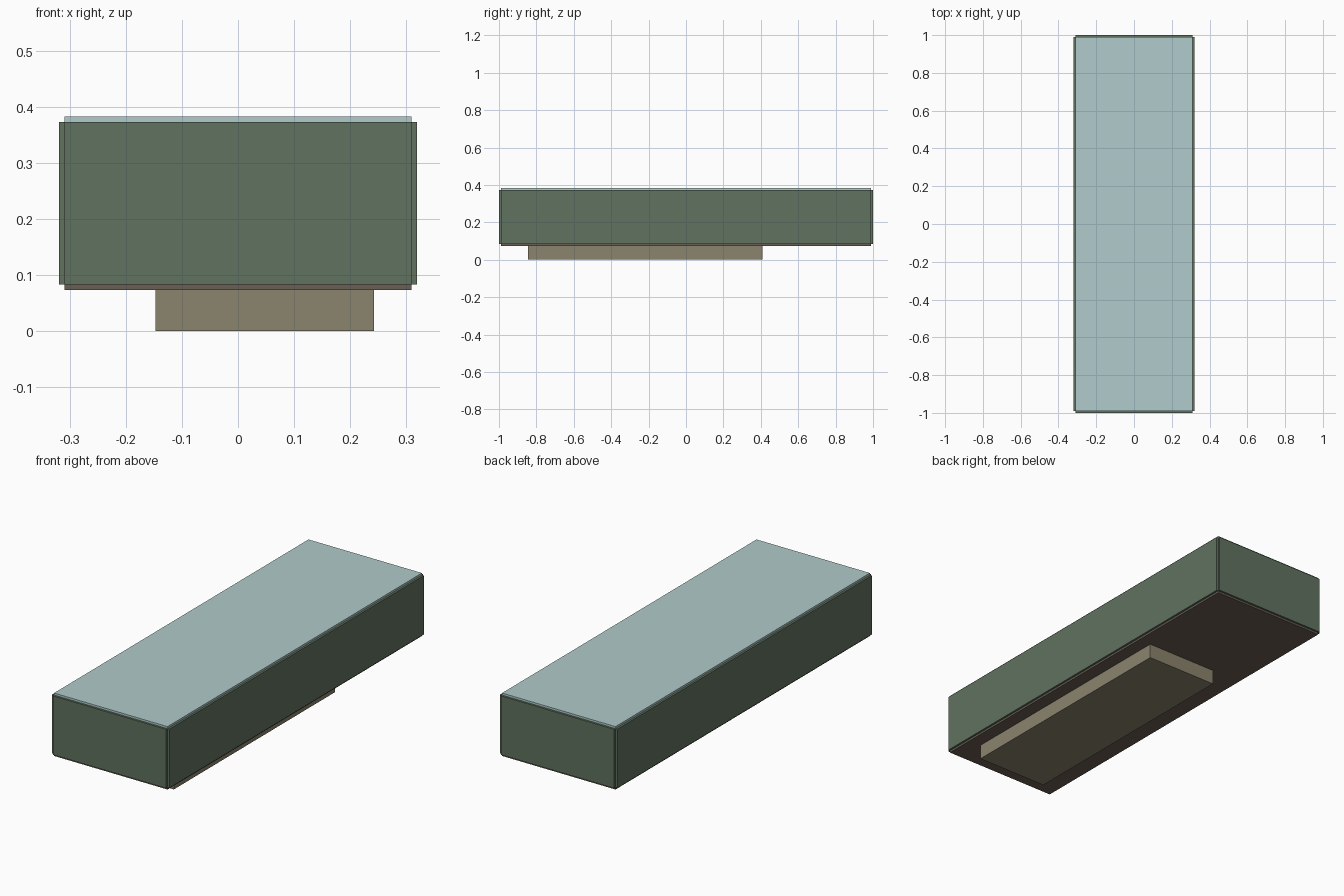
import bpy
import bmesh
from mathutils import Vector

if "Cube" in bpy.data.objects:
    bpy.data.objects.remove(bpy.data.objects["Cube"])


def linear(c):
    c /= 255
    return c / 12.92 if c <= 0.04045 else ((c + 0.055) / 1.055) ** 2.4


def material(name, r, g, b):
    m = bpy.data.materials.new(name)
    m.diffuse_color = (linear(r), linear(g), linear(b), 1)
    m.use_nodes = True
    m.node_tree.nodes["Principled BSDF"].inputs["Base Color"].default_value = m.diffuse_color
    return m


green = material("moss green", 96, 114, 95)
blue = material("pale blue", 177, 203, 203)
brown = material("dark brown", 106, 94, 84)
tan = material("khaki", 139, 131, 109)


def box(name, lo, hi, mat):
    """Axis-aligned box between two corners."""
    lo, hi = Vector(lo), Vector(hi)
    mesh = bpy.data.meshes.new(name)
    bm = bmesh.new()
    bmesh.ops.create_cube(bm, size=1)
    for v in bm.verts:
        v.co = (lo + hi) / 2 + v.co * (hi - lo)
    bm.to_mesh(mesh)
    bm.free()
    mesh.materials.append(mat)
    obj = bpy.data.objects.new(name, mesh)
    bpy.context.collection.objects.link(obj)


# Inner extents of the case and thickness of its panels
X, Y, Z0, Z1, T = 0.309, 0.99, 0.083, 0.373, 0.01

# Four wall panels, leaving a small notch along every edge
box("front_wall", (-X, -Y - T, Z0), (X, -Y, Z1), green)
box("back_wall", (-X, Y, Z0), (X, Y + T, Z1), green)
box("left_wall", (-X - T, -Y, Z0), (-X, Y, Z1), green)
box("right_wall", (X, -Y, Z0), (X + T, Y, Z1), green)

# Lid and floor panels
box("top_panel", (-X, -Y, Z1), (X, Y, Z1 + T), blue)
box("bottom_panel", (-X, -Y, Z0 - T), (X, Y, Z0), brown)

# Off-centre plinth underneath
box("plinth", (-0.147, -0.845, 0), (0.242, 0.408, Z0 - T), tan)
